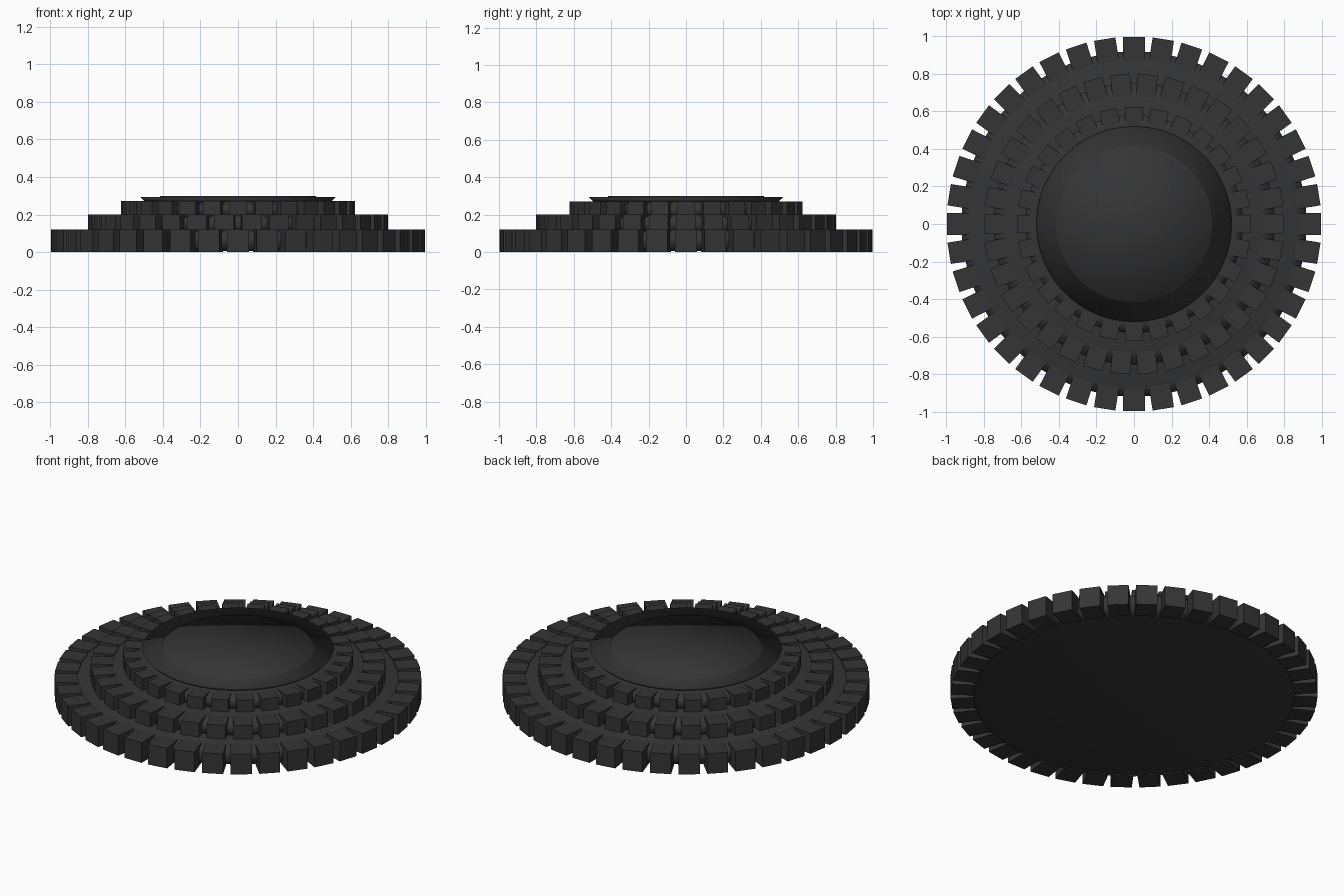
import bpy, bmesh, math
from mathutils import Matrix

if "Cube" in bpy.data.objects:
    bpy.data.objects.remove(bpy.data.objects["Cube"])

mat = bpy.data.materials.new("charcoal")
mat.diffuse_color = (0.035, 0.035, 0.036, 1)
mat.use_nodes = True
mat.node_tree.nodes["Principled BSDF"].inputs["Base Color"].default_value = mat.diffuse_color


def add_object(name, bm, smooth):
    for f in bm.faces:
        f.smooth = smooth
    bmesh.ops.recalc_face_normals(bm, faces=bm.faces[:])
    me = bpy.data.meshes.new(name)
    bm.to_mesh(me)
    bm.free()
    me.materials.append(mat)
    ob = bpy.data.objects.new(name, me)
    bpy.context.collection.objects.link(ob)
    return ob


def lathe(name, profile, segs=64):
    """Revolve (radius, z) points; ngon below, triangle fan on top."""
    bm = bmesh.new()
    rings = []
    for r, z in profile:
        rings.append([bm.verts.new((r * math.cos(2 * math.pi * i / segs),
                                    r * math.sin(2 * math.pi * i / segs), z))
                      for i in range(segs)])
    for a, b in zip(rings, rings[1:]):
        for i in range(segs):
            j = (i + 1) % segs
            bm.faces.new((a[i], a[j], b[j], b[i]))
    bm.faces.new(rings[0][::-1])
    top = bm.verts.new((0, 0, profile[-1][1]))
    for i in range(segs):
        bm.faces.new((rings[-1][i], rings[-1][(i + 1) % segs], top))
    return add_object(name, bm, True)


def block_ring(name, count, r0, r1, width, z0, z1):
    """Ring of blocks facing outward."""
    bm = bmesh.new()
    for i in range(count):
        m = (Matrix.Rotation(2 * math.pi * i / count, 4, 'Z')
             @ Matrix.Translation(((r0 + r1) / 2, 0, (z0 + z1) / 2))
             @ Matrix.Diagonal((r1 - r0, width, z1 - z0, 1)))
        bmesh.ops.create_cube(bm, size=1, matrix=m)
    return add_object(name, bm, False)


# Stepped round bodies
lathe("lower_tier", [(0.865, 0.005), (0.92, 0.025), (0.92, 0.10), (0.86, 0.12)])
lathe("middle_tier", [(0.75, 0.11), (0.75, 0.18), (0.67, 0.20)])
lathe("upper_tier", [(0.58, 0.19), (0.58, 0.255), (0.53, 0.27)])

# Flared cap and raised centre disc
lathe("cap_rim", [(0.49, 0.262), (0.52, 0.294)])
lathe("centre_disc", [(0.42, 0.285), (0.415, 0.30)])

# Block rings
block_ring("lower_blocks", 40, 0.87, 0.997, 0.115, 0.0, 0.121)
block_ring("middle_blocks", 34, 0.68, 0.80, 0.105, 0.115, 0.201)
block_ring("upper_blocks", 28, 0.525, 0.623, 0.095, 0.195, 0.271)
